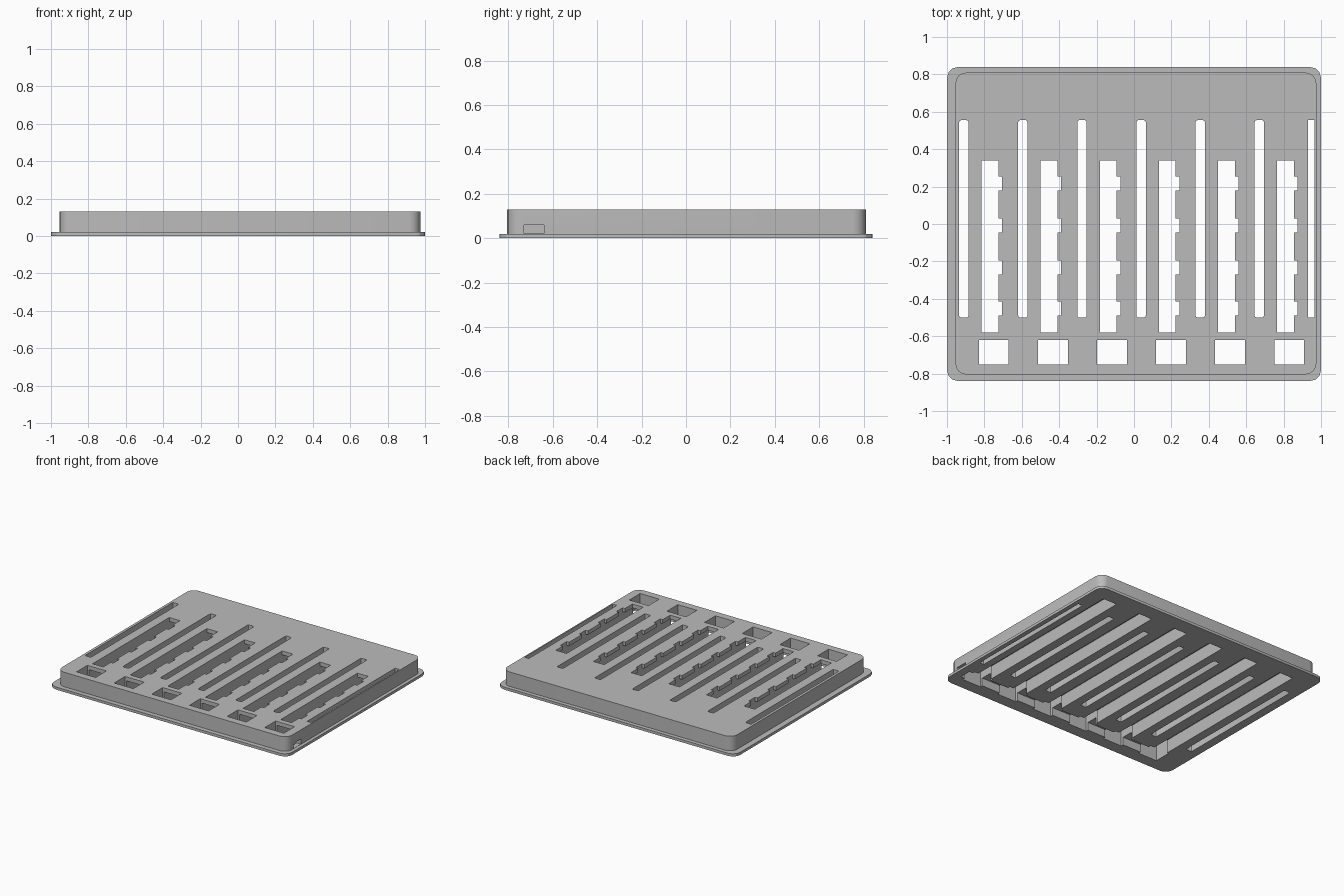
import bpy, bmesh, math

cube = bpy.data.objects.get("Cube")
if cube:
    bpy.data.objects.remove(cube, do_unlink=True)

grey = bpy.data.materials.new("plain grey")
grey.use_nodes = True
COLOUR = (0.5, 0.5, 0.5, 1)
grey.diffuse_color = COLOUR
grey.node_tree.nodes["Principled BSDF"].inputs["Base Color"].default_value = COLOUR


def rect(x0, x1, y0, y1):
    return [(x0, y0), (x1, y0), (x1, y1), (x0, y1)]


def rounded(x0, x1, y0, y1, r, steps=4):
    pts = []
    corners = [(x1 - r, y1 - r), (x0 + r, y1 - r), (x0 + r, y0 + r), (x1 - r, y0 + r)]
    for i, (cx, cy) in enumerate(corners):
        for s in range(steps + 1):
            a = math.pi / 2 * (i + s / steps)
            pts.append((cx + r * math.cos(a), cy + r * math.sin(a)))
    return pts


def prisms(name, outlines, z0, z1):
    """One object holding an upright prism for each outline."""
    bm = bmesh.new()
    for pts in outlines:
        base = bm.faces.new([bm.verts.new((x, y, z0)) for x, y in pts])
        ext = bmesh.ops.extrude_face_region(bm, geom=[base])
        top = [v for v in ext["geom"] if isinstance(v, bmesh.types.BMVert)]
        bmesh.ops.translate(bm, verts=top, vec=(0, 0, z1 - z0))
    bmesh.ops.recalc_face_normals(bm, faces=bm.faces)
    mesh = bpy.data.meshes.new(name)
    bm.to_mesh(mesh)
    bm.free()
    mesh.materials.append(grey)
    ob = bpy.data.objects.new(name, mesh)
    bpy.context.collection.objects.link(ob)
    return ob


def combine(target, tool, operation="DIFFERENCE"):
    mod = target.modifiers.new(tool.name, "BOOLEAN")
    mod.object, mod.operation, mod.solver = tool, operation, "EXACT"
    bpy.context.view_layer.objects.active = target
    bpy.ops.object.modifier_apply(modifier=mod.name)
    bpy.data.objects.remove(tool, do_unlink=True)


HEIGHT, LIP, ROOF = 0.13, 0.02, 0.10
PITCH = 0.316
bays = [-0.83 + PITCH * i for i in range(6)]

# Raised tray body on a thin, wider flange
tray = prisms("slotted_tray", [rounded(-1, 1, -0.84, 0.84, 0.06, 3)], 0, LIP)
body = prisms("body", [rounded(-0.955, 0.975, -0.805, 0.81, 0.06)], LIP / 2, HEIGHT)
combine(tray, body, "UNION")


# Long slots with four side notches, cut through the roof
def notched_slot(x):
    inner, outer = x + 0.105, x + 0.125
    pts = [(x + 0.015, 0.34), (x + 0.015, -0.58), (inner, -0.58)]
    for y in (-0.49, -0.27, -0.045, 0.18):
        pts += [(inner, y), (outer, y), (outer, y + 0.075), (inner, y + 0.075)]
    return pts + [(inner, 0.34)]


combine(tray, prisms("notched_slots", [notched_slot(x) for x in bays], 0.05, 0.2))

# Hollow bays beneath the long slots, reaching the windows
combine(tray, prisms("bays", [rect(x + 0.012, x + 0.128, -0.65, 0.72) for x in bays],
                     -0.1, ROOF))

# Front windows
combine(tray, prisms("windows", [rect(x, x + 0.16, -0.75, -0.62) for x in bays], -0.1, 0.2))

# Narrow through slots between the bays
slots = [rounded(-0.935 + PITCH * i, -0.885 + PITCH * i, -0.5, 0.555, 0.01, 2)
         for i in range(6)]
slots.append(rect(0.93, 0.965, -0.5, 0.555))
combine(tray, prisms("narrow_slots", slots, -0.1, 0.2))

# Cable channel under the windows, with an outlet above the flange
combine(tray, prisms("channel", [rect(-0.75, 0.94, -0.73, -0.64)], -0.1, 0.06))
combine(tray, prisms("outlet", [rect(0.9, 1.1, -0.73, -0.64)], LIP + 0.002, 0.0605))

bpy.context.view_layer.objects.active = tray
tray.select_set(True)
bpy.ops.object.shade_smooth_by_angle(angle=math.radians(25))
